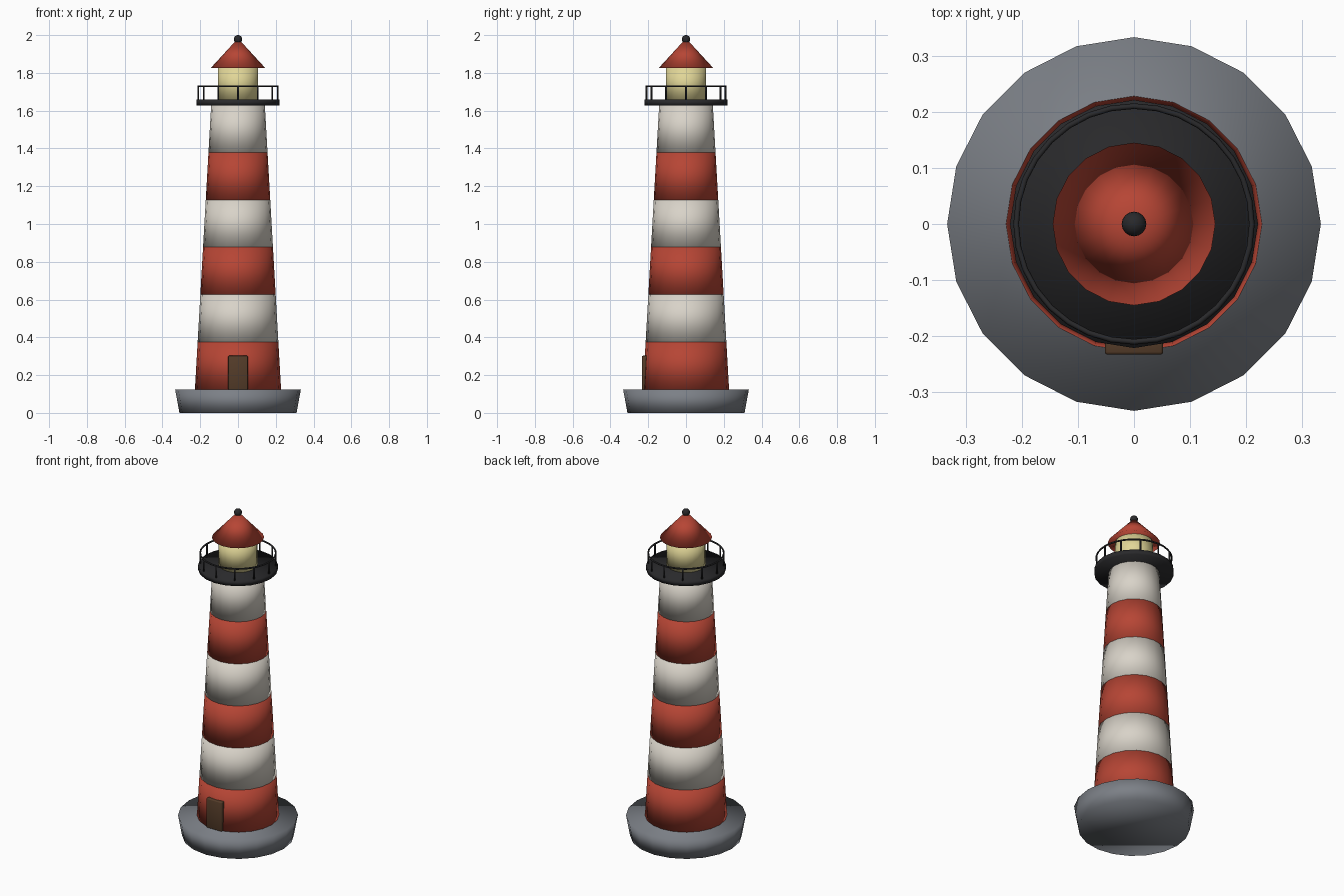
import bpy
import math

if "Cube" in bpy.data.objects:
    bpy.data.objects.remove(bpy.data.objects["Cube"])


def material(name, rgb):
    m = bpy.data.materials.new(name)
    m.diffuse_color = (*rgb, 1)
    m.use_nodes = True
    m.node_tree.nodes["Principled BSDF"].inputs["Base Color"].default_value = m.diffuse_color
    return m


RED = material("red_paint", (0.47, 0.06, 0.035))
WHITE = material("white_paint", (0.69, 0.65, 0.58))
STONE = material("stone", (0.20, 0.215, 0.24))
IRON = material("dark_iron", (0.022, 0.022, 0.024))
GLASS = material("lamp_glass", (0.75, 0.67, 0.31))
WOOD = material("door_wood", (0.089, 0.045, 0.022))


def finish(name, mat):
    # the whole model is smooth shaded, end caps included
    ob = bpy.context.object
    ob.name = name
    ob.data.materials.append(mat)
    bpy.ops.object.shade_smooth()
    return ob


def frustum(name, r1, r2, z1, z2, mat, sides=20, x=0, y=0):
    bpy.ops.mesh.primitive_cone_add(vertices=sides, radius1=r1, radius2=r2,
                                    depth=z2 - z1, location=(x, y, (z1 + z2) / 2))
    return finish(name, mat)


# Stone base, flaring upwards
frustum("base", 0.31, 0.333, 0, 0.125, STONE)

# Tapered tower in six striped bands
BOTTOM, TOP, BANDS = 0.125, 1.63, 6
R_BOTTOM, R_TOP = 0.228, 0.142
for i in range(BANDS):
    a, b = i / BANDS, (i + 1) / BANDS
    frustum(f"tower_band_{i + 1}",
            R_BOTTOM + (R_TOP - R_BOTTOM) * a, R_BOTTOM + (R_TOP - R_BOTTOM) * b,
            BOTTOM + (TOP - BOTTOM) * a, BOTTOM + (TOP - BOTTOM) * b,
            WHITE if i % 2 else RED)

# Door at the front
bpy.ops.mesh.primitive_cube_add(size=1, location=(0, -0.213, 0.2125))
bpy.context.object.scale = (0.104, 0.04, 0.18)
bpy.ops.object.transform_apply(location=False, rotation=False, scale=True)
door = finish("door", WOOD)
bevel = door.modifiers.new("bevel", "BEVEL")
bevel.width = 0.005
bevel.segments = 2

# Gallery floor, posts and handrail
frustum("gallery_floor", 0.221, 0.221, 1.628, 1.658, IRON)
RAIL_R, POSTS = 0.21, 12
for i in range(POSTS):
    t = math.tau * i / POSTS
    frustum(f"railing_post_{i + 1}", 0.005, 0.005, 1.65, 1.73, IRON, 6,
            RAIL_R * math.cos(t), RAIL_R * math.sin(t))
bpy.ops.mesh.primitive_torus_add(major_radius=RAIL_R, minor_radius=0.005,
                                 major_segments=32, minor_segments=6,
                                 location=(0, 0, 1.729))
finish("handrail", IRON)

# Lantern room, roof and finial
frustum("lantern_room", 0.107, 0.107, 1.655, 1.83, GLASS)
frustum("roof", 0.145, 0, 1.825, 1.983, RED)
bpy.ops.mesh.primitive_uv_sphere_add(segments=16, ring_count=10, radius=0.022,
                                     location=(0, 0, 1.978))
finish("finial", IRON)
